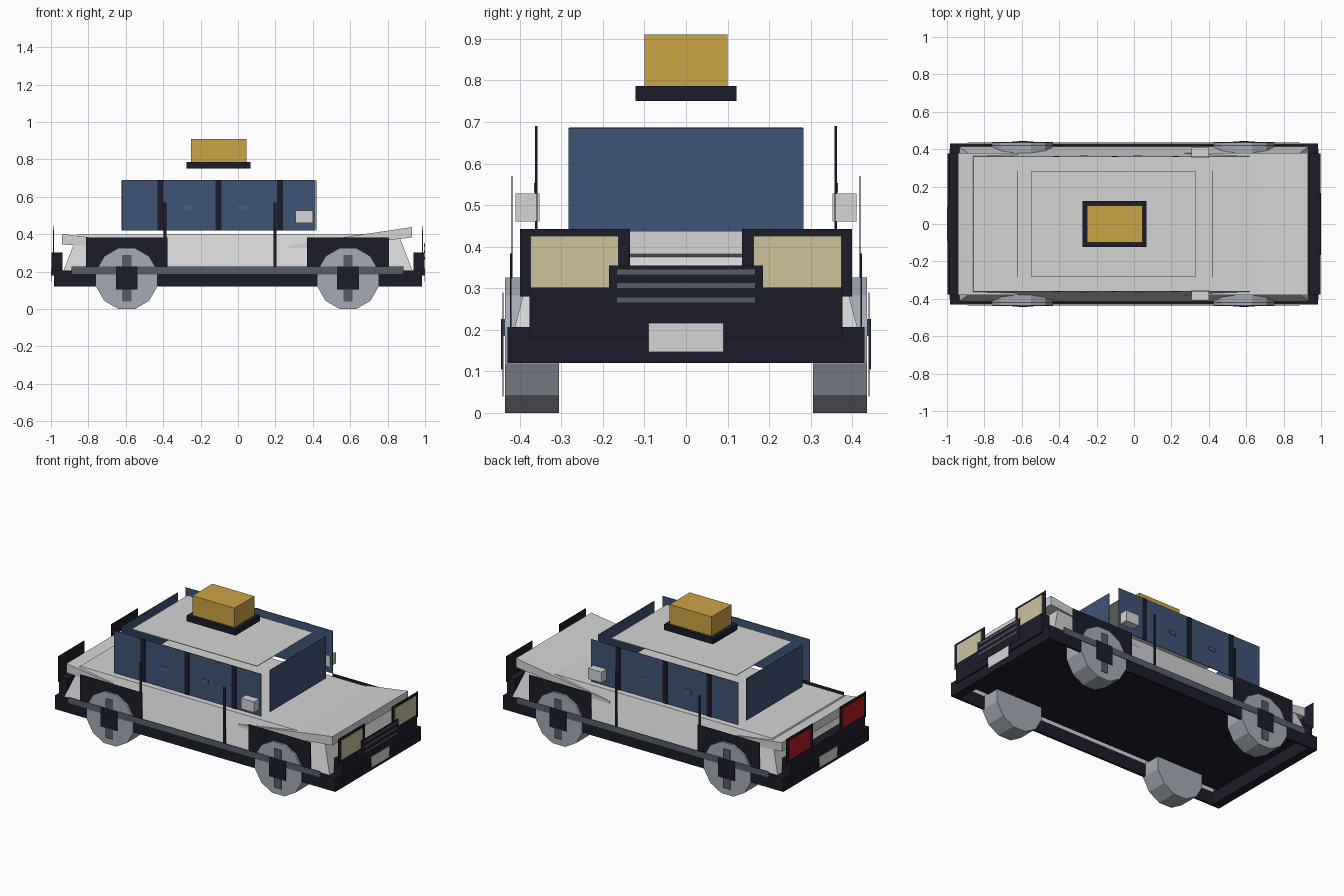
import bpy, bmesh, math
from mathutils import Matrix

if "Cube" in bpy.data.objects:
    bpy.data.objects.remove(bpy.data.objects["Cube"], do_unlink=True)


def material(name, srgb):
    color = [(c / 255) ** 2.2 for c in srgb] + [1]
    m = bpy.data.materials.new(name)
    m.use_nodes = True
    m.diffuse_color = color
    m.node_tree.nodes["Principled BSDF"].inputs["Base Color"].default_value = color
    return m


WHITE = material("pale grey paint", (212, 212, 212))
NAVY = material("near black trim", (34, 34, 46))
BLUE = material("blue glass", (64, 85, 117))
GOLD = material("amber", (202, 162, 70))
CREAM = material("cream lamp", (203, 193, 155))
RED = material("red lamp", (178, 34, 36))
TYRE = material("light wheel grey", (163, 169, 179))
STEEL = material("steel grey", (84, 94, 107))


def finish(name, bm, mat):
    bmesh.ops.recalc_face_normals(bm, faces=bm.faces)
    mesh = bpy.data.meshes.new(name)
    bm.to_mesh(mesh)
    bm.free()
    mesh.materials.append(mat)
    obj = bpy.data.objects.new(name, mesh)
    bpy.context.collection.objects.link(obj)
    return obj


def loft(name, ring_a, ring_b, mat, cap_a=True):
    """Solid between two four-cornered rings."""
    bm = bmesh.new()
    a = [bm.verts.new(p) for p in ring_a]
    b = [bm.verts.new(p) for p in ring_b]
    for i in range(4):
        j = (i + 1) % 4
        bm.faces.new((a[i], a[j], b[j], b[i]))
    bm.faces.new(b)
    if cap_a:
        bm.faces.new(a[::-1])
    return finish(name, bm, mat)


def flat_ring(hx, hy, z):
    return [(-hx, -hy, z), (hx, -hy, z), (hx, hy, z), (-hx, hy, z)]


def end_ring(x, hy, z0, z1):
    return [(x, -hy, z0), (x, hy, z0), (x, hy, z1), (x, -hy, z1)]


def box(name, xs, ys, zs, mat):
    rings = [[(xs[0], ys[0], z), (xs[1], ys[0], z),
              (xs[1], ys[1], z), (xs[0], ys[1], z)] for z in zs]
    return loft(name, rings[0], rings[1], mat)


def side_plate(name, side, xs, y, zs, mat):
    """Thin plate facing sideways."""
    box(name, xs, sorted((side * y, side * (y - 0.003))), zs, mat)


def end_plate(name, end, x, ys, zs, mat):
    """Thin plate facing forwards or backwards."""
    box(name, sorted((end * x, end * (x - 0.003))), ys, zs, mat)


# Lower body shell, hood and trunk lid
loft("body", flat_ring(0.935, 0.414, 0.2), flat_ring(0.858, 0.36, 0.4), WHITE, False)
loft("hood", end_ring(0.27, 0.38, 0.31, 0.34), end_ring(0.93, 0.38, 0.382, 0.438), WHITE)
loft("trunk_lid", end_ring(-0.94, 0.38, 0.345, 0.402), end_ring(-0.62, 0.38, 0.325, 0.36), WHITE)

# Underbody
box("floor", (-0.94, 0.94), (-0.385, 0.385), (0.2, 0.204), NAVY)

# Cabin: roof panel and end glass
box("roof", (-0.55, 0.33), (-0.28, 0.28), (0.684, 0.688), WHITE)
box("windshield", (0.419, 0.422), (-0.283, 0.283), (0.42, 0.686), BLUE)
box("rear_window", (-0.622, -0.619), (-0.283, 0.283), (0.42, 0.686), BLUE)

# Roof sign
box("sign_base", (-0.275, 0.068), (-0.122, 0.122), (0.75, 0.787), NAVY)
box("sign_lamp", (-0.25, 0.045), (-0.1, 0.1), (0.787, 0.91), GOLD)

for side, label in ((-1, "right"), (1, "left")):
    # Side glass, pillars and handles
    side_plate(label + "_windows", side, (-0.62, 0.415), 0.36, (0.42, 0.69), BLUE)
    for x in (-0.415, -0.105, 0.225):
        side_plate(label + "_pillar", side, (x - 0.016, x + 0.016), 0.363, (0.42, 0.69), NAVY)
    for x in (-0.268, 0.022):
        side_plate(label + "_handle", side, (x - 0.024, x + 0.024), 0.366, (0.53, 0.553), STEEL)
    # Door seams, rocker and sill strip
    for x in (-0.39, 0.198):
        side_plate(label + "_door_seam", side, (x - 0.008, x + 0.008), 0.42, (0.21, 0.57), NAVY)
    box(label + "_rocker", (-0.985, 0.985), sorted((side * 0.415, side * 0.43)), (0.12, 0.207), NAVY)
    side_plate(label + "_sill_strip", side, (-0.89, 0.885), 0.439, (0.185, 0.226), STEEL)
    # Mirror
    box(label + "_mirror", (0.307, 0.4), sorted((side * 0.352, side * 0.41)), (0.46, 0.528), WHITE)
    # Wheels with arches and hub cross
    for x, place in ((-0.595, "rear"), (0.588, "front")):
        name = label + "_" + place
        side_plate(name + "_arch", side, (x - 0.218, x + 0.218), 0.423, (0.2, 0.383), NAVY)
        bm = bmesh.new()
        spin = Matrix.Rotation(math.pi / 2, 4, "X") @ Matrix.Rotation(math.pi / 12, 4, "Z")
        bmesh.ops.create_cone(bm, cap_ends=True, segments=12, radius1=0.169, radius2=0.169,
                              depth=0.13, matrix=Matrix.Translation((x, side * 0.37, 0.163)) @ spin)
        finish(name + "_wheel", bm, TYRE)
        side_plate(name + "_spoke_upright", side, (x - 0.025, x + 0.025), 0.442, (0.04, 0.29), STEEL)
        side_plate(name + "_hub", side, (x - 0.058, x + 0.058), 0.445, (0.105, 0.226), NAVY)

for end, label in ((1, "front"), (-1, "rear")):
    # Bumpers
    box(label + "_bumper", sorted((end * 0.93, end * 0.985)), (-0.43, 0.43), (0.12, 0.207), NAVY)
    box(label + "_bumper_block", sorted((end * 0.938, end * 0.996)), (-0.376, 0.376), (0.18, 0.302), NAVY)
    end_plate(label + "_plate", end, 1.0, (-0.09, 0.09), (0.146, 0.216), WHITE)
    # Lamps in dark surrounds
    for side in (-1, 1):
        end_plate(label + "_lamp_surround", end, 0.986, sorted((side * 0.135, side * 0.4)),
                  (0.28, 0.443), NAVY)
        end_plate(label + "_lamp", end, 0.99, sorted((side * 0.163, side * 0.374)),
                  (0.29, 0.426), CREAM if end > 0 else RED)

# Grille with bars
end_plate("grille", 1, 0.998, (-0.185, 0.185), (0.22, 0.355), NAVY)
for z in (0.272, 0.306, 0.339):
    end_plate("grille_bar", 1, 1.0, (-0.166, 0.166), (z - 0.006, z + 0.006), STEEL)
